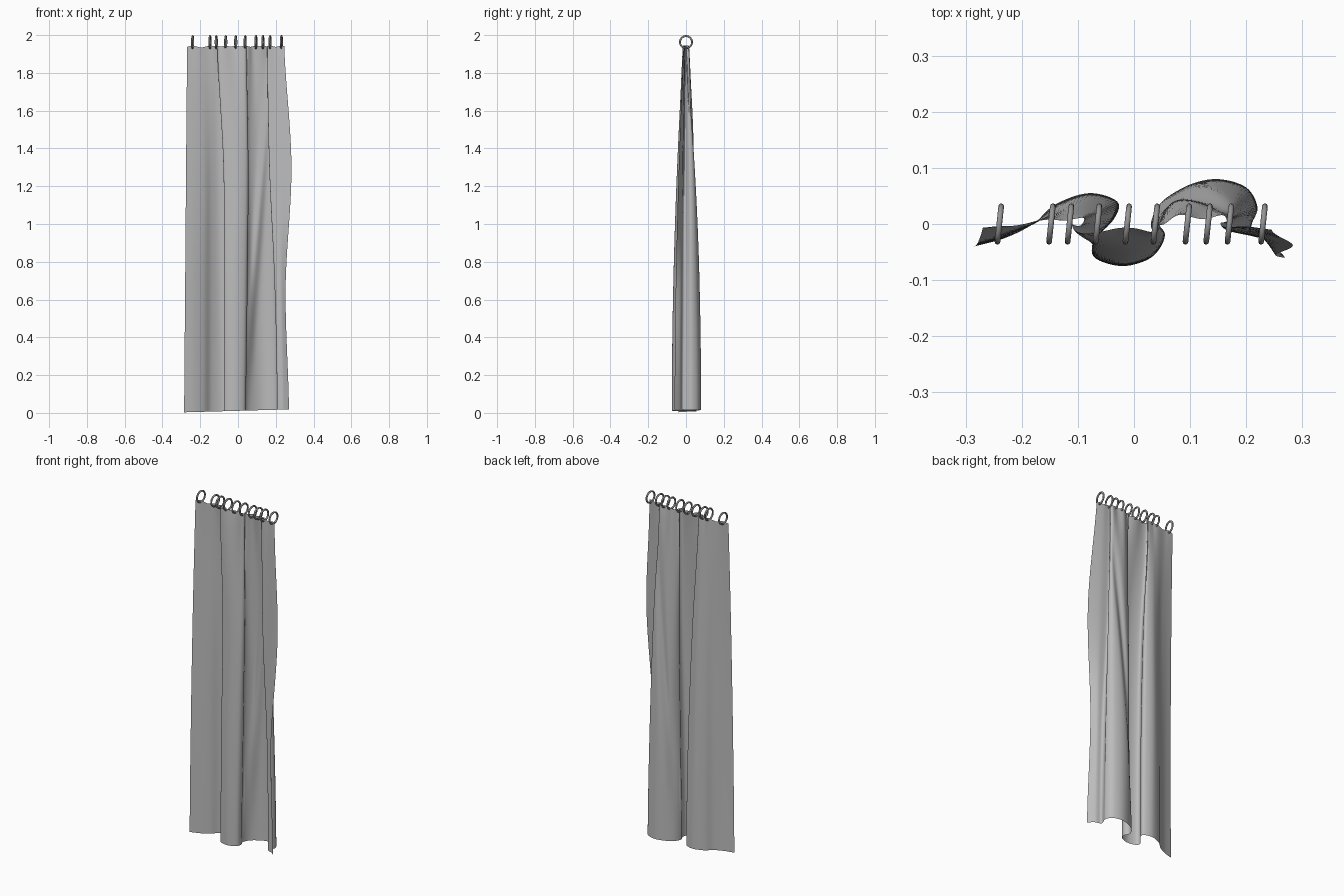
import bpy, bmesh, math

old = bpy.data.objects.get("Cube")
if old:
    bpy.data.objects.remove(old, do_unlink=True)


def make_material(name, grey):
    mat = bpy.data.materials.new(name)
    mat.use_nodes = True
    colour = (grey, grey, grey, 1)
    mat.diffuse_color = colour
    mat.node_tree.nodes["Principled BSDF"].inputs["Base Color"].default_value = colour
    return mat


def spline(values, u):
    """Smooth curve through evenly spaced values, u from 0 to 1."""
    last = len(values) - 1
    i = min(int(u * last), last - 1)
    f = u * last - i
    a, b, c, d = (values[min(max(i + k, 0), last)] for k in (-1, 0, 1, 2))
    return b + f / 2 * (c - a + f * (2*a - 5*b + 4*c - d + f * (3*(b - c) + d - a)))


cloth_grey = make_material("cloth grey", 0.5)
ring_grey = make_material("ring grey", 0.3)

# Pleat outline in hundredths: x at evenly spaced heights from hem to top, depth at the hem
hem_x = [-28.5, -23, -18, -14, -8, -3, -3.5, -7, -7, -2, 3, 4.2, 3, 5, 10, 15, 20, 22, 21, 21, 24, 27]
low_x = [-28, -23, -18, -14, -9, -4, -4, -7, -7, -2, 3.5, 5, 4, 6, 9, 14, 19, 21, 19.5, 20, 23, 25.2]
high_x = [-27.5, -23, -18, -14, -10, -6, -6, -7.5, -7, -1, 4, 5.5, 4.5, 6, 10, 14, 18, 19, 17, 17, 22, 28.3]
top_x = [-27, -24, -20, -15, -12, -9, -9.5, -11, -10, -4, 2, 4.5, 4, 6, 9, 13, 16, 16.5, 15.5, 16, 20, 24.5]
depth = [-4, -2.5, 0, 3.5, 5.5, 4, 1, -3, -6, -7.5, -6, -3, 0, 4, 7, 8, 6.5, 3, 0, -2, -3, -6]

ring_x = [-24, -14.8, -11.5, -6.5, -1.2, 3.8, 9.5, 13.2, 17, 23]

# Curtain cloth: pleats that flatten towards the top
COLS, ROWS, TOP = 168, 48, 1.945
bm = bmesh.new()
grid = []
for r in range(ROWS + 1):
    t = r / ROWS
    spread = 0.17 + 0.83 * max(0, math.cos(t * math.pi / 2)) ** 0.85
    row = []
    for c in range(COLS + 1):
        u = c / COLS
        x = spline([spline(p, u) for p in (hem_x, low_x, high_x, top_x)], t) / 100
        y = spline(depth, u) / 100 * spread
        # soft diagonal crease in the right pleat
        crease = 0.03 + 0.15 * t
        if 0.58 < u < 0.8:
            y -= 0.016 * math.sin(math.pi * t) * math.exp(-((x - crease) / 0.022) ** 2)
        # small gathers that fade below the rings
        y += 0.006 * t ** 7 * math.sin(math.pi * u) * math.sin(u * 60)
        # the top edge sags between the rings, the hem rises slightly to the right
        sag = min(abs(x - rx / 100) for rx in ring_x)
        z = (0.011 + 0.028 * x) * (1 - t) + (TOP - 0.25 * sag * t ** 20) * t
        row.append(bm.verts.new((x, y, max(z, 0))))
    grid.append(row)
for low, high in zip(grid, grid[1:]):
    for c in range(COLS):
        bm.faces.new((low[c], low[c + 1], high[c + 1], high[c]))
mesh = bpy.data.meshes.new("curtain_cloth")
bm.to_mesh(mesh)
bm.free()
mesh.materials.append(cloth_grey)
for face in mesh.polygons:
    face.use_smooth = True
cloth = bpy.data.objects.new("curtain_cloth", mesh)
bpy.context.collection.objects.link(cloth)

# Hanging rings along the top edge
for i, x in enumerate(ring_x):
    bpy.ops.mesh.primitive_torus_add(
        major_radius=0.032, minor_radius=0.005, major_segments=24, minor_segments=8,
        location=(x / 100, 0, 1.963), rotation=(0, math.pi / 2, math.radians(-6)))
    ring = bpy.context.object
    ring.name = f"hanging_ring_{i + 1}"
    ring.data.materials.append(ring_grey)
    bpy.ops.object.shade_smooth_by_angle(angle=math.radians(60))
